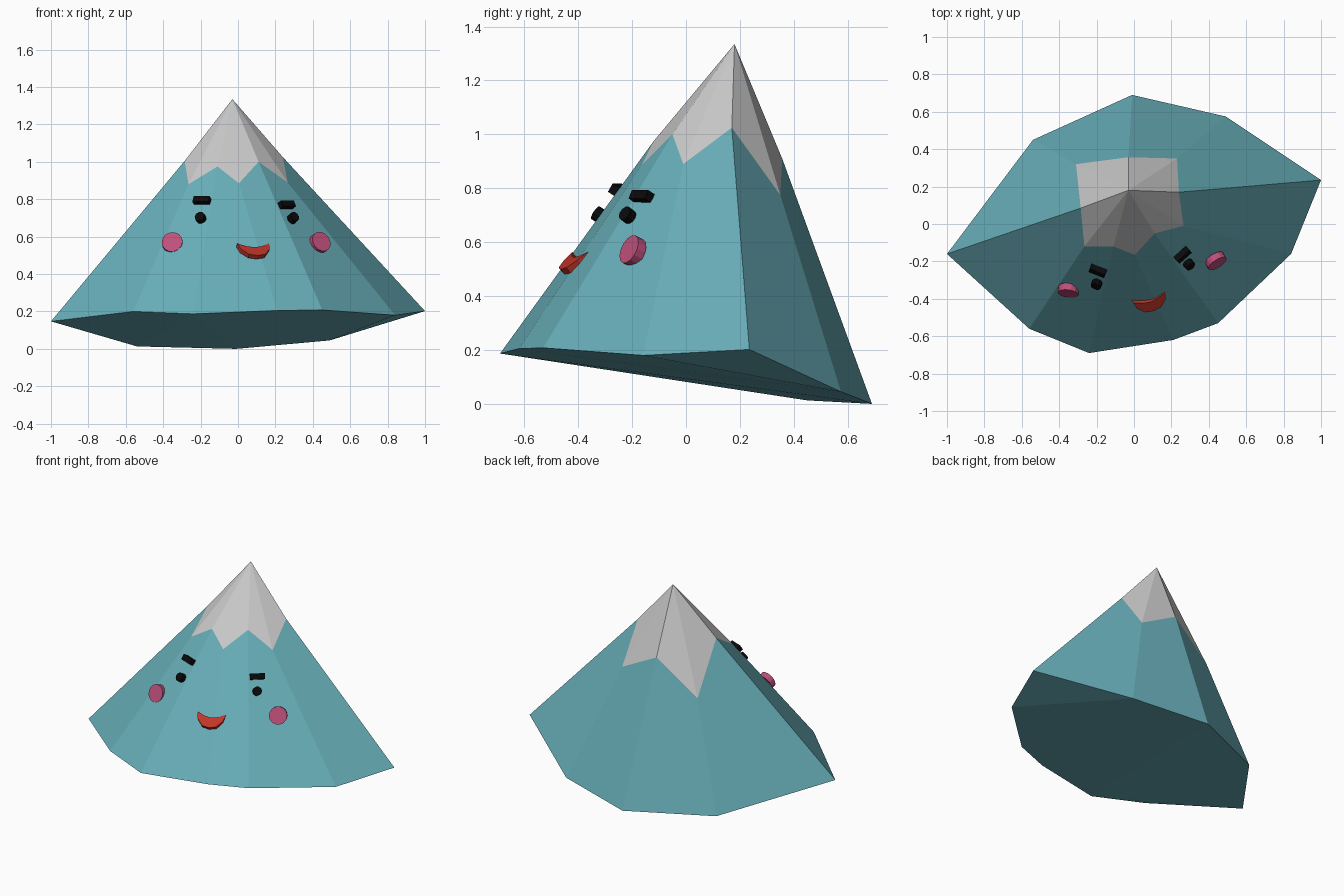
import bpy
import bmesh
from math import cos, sin, tau
from mathutils import Vector

if "Cube" in bpy.data.objects:
    bpy.data.objects.remove(bpy.data.objects["Cube"])


def material(name, rgb):
    m = bpy.data.materials.new(name)
    m.diffuse_color = (*rgb, 1)
    m.use_nodes = True
    m.node_tree.nodes["Principled BSDF"].inputs["Base Color"].default_value = m.diffuse_color
    return m


TEAL = material("teal", (0.14, 0.43, 0.49))
BLACK = material("black", (0.003, 0.003, 0.003))
PINK = material("pink", (0.52, 0.08, 0.20))
RED = material("red", (0.52, 0.035, 0.02))


def make(name, verts, faces, mat=None):
    me = bpy.data.meshes.new(name)
    me.from_pydata(verts, [], faces)
    me.update()
    ob = bpy.data.objects.new(name, me)
    bpy.context.collection.objects.link(ob)
    if mat:
        me.materials.append(mat)
    return ob


def prism(name, outline, depth, centre, normal, mat):
    """Extrude a 2D outline along a surface normal, centred on a point."""
    n = Vector(normal).normalized()
    t = Vector((0, 0, 1)).cross(n).normalized()
    u = n.cross(t)
    k = len(outline)
    verts = [Vector(centre) + t * a + u * b + n * d
             for d in (-depth / 2, depth / 2) for a, b in outline]
    faces = [list(range(k))[::-1], list(range(k, 2 * k))]
    faces += [(i, (i + 1) % k, k + (i + 1) % k, k + i) for i in range(k)]
    return make(name, verts, faces, mat)


def disc(r, sides):
    return [(r * cos(tau * i / sides), r * sin(tau * i / sides)) for i in range(sides)]


# Mountain rings: foot and jagged snow line, counter-clockwise from the left
foot = [(-1, -.16, .147), (-.56, -.56, .20), (-.24, -.69, .187), (.21, -.62, .205),
        (.45, -.53, .208), (.84, -.16, .18), (1, .235, .202), (.49, .575, .045),
        (-.01, .69, 0), (-.54, .45, .013)]
snow = [(-.285, .085, 1.005), (-.265, -.12, .88), (-.11, -.12, .975), (.005, -.165, .885),
        (.11, -.05, 1.0), (.265, -.01, .89), (.24, .17, 1.025), (.23, .35, .775),
        (-.03, .357, .91), (-.31, .32, .695)]
apex = (-.03, .18, 1.335)
N = len(foot)

# Rock slope
make("mountain_slope", foot + snow,
     [(i, (i + 1) % N, N + (i + 1) % N, N + i) for i in range(N)], TEAL)

# Underside bulges downward: lower half of the convex hull of the foot ring
bm = bmesh.new()
for p in foot:
    bm.verts.new(p)
top = bm.verts.new((0, 0, 50))
bmesh.ops.convex_hull(bm, input=bm.verts[:])
bmesh.ops.delete(bm, geom=[top], context='VERTS')
underside = make("mountain_underside", [], [], TEAL)
bm.to_mesh(underside.data)
bm.free()

# Snow cap
make("snow_cap", snow + [apex], [(i, (i + 1) % N, N) for i in range(N)])

# Eyes, cheeks and brows follow the slope on each side
brow = [(-.045, -.018), (.045, -.018), (.045, .018), (-.045, .018)]
for side, n, cheek_n, eye, cheek, brow_at in (
        ("left", (-.3, -.75, .5), (-.12, -.9, .36),
         (-.2, -.322, .70), (-.35, -.355, .565), (-.193, -.25, .793)),
        ("right", (.55, -.62, .45), (.5, -.78, .38),
         (.295, -.217, .70), (.437, -.197, .567), (.26, -.165, .77))):
    prism(side + "_eye", disc(.028, 10), .034, eye, n, BLACK)
    prism(side + "_cheek", disc(.056, 14), .038, cheek, cheek_n, PINK)
    prism(side + "_brow", brow, .036, brow_at, n, BLACK)

# Smiling mouth
smile = [(-.09, .048), (-.08, 0), (-.045, -.042), (0, -.052), (.045, -.042),
         (.08, 0), (.09, .048), (.045, .025), (0, .016), (-.045, .025)]
prism("mouth", smile, .026, (.09, -.42, .523), (.2, -.6, .75), RED)
